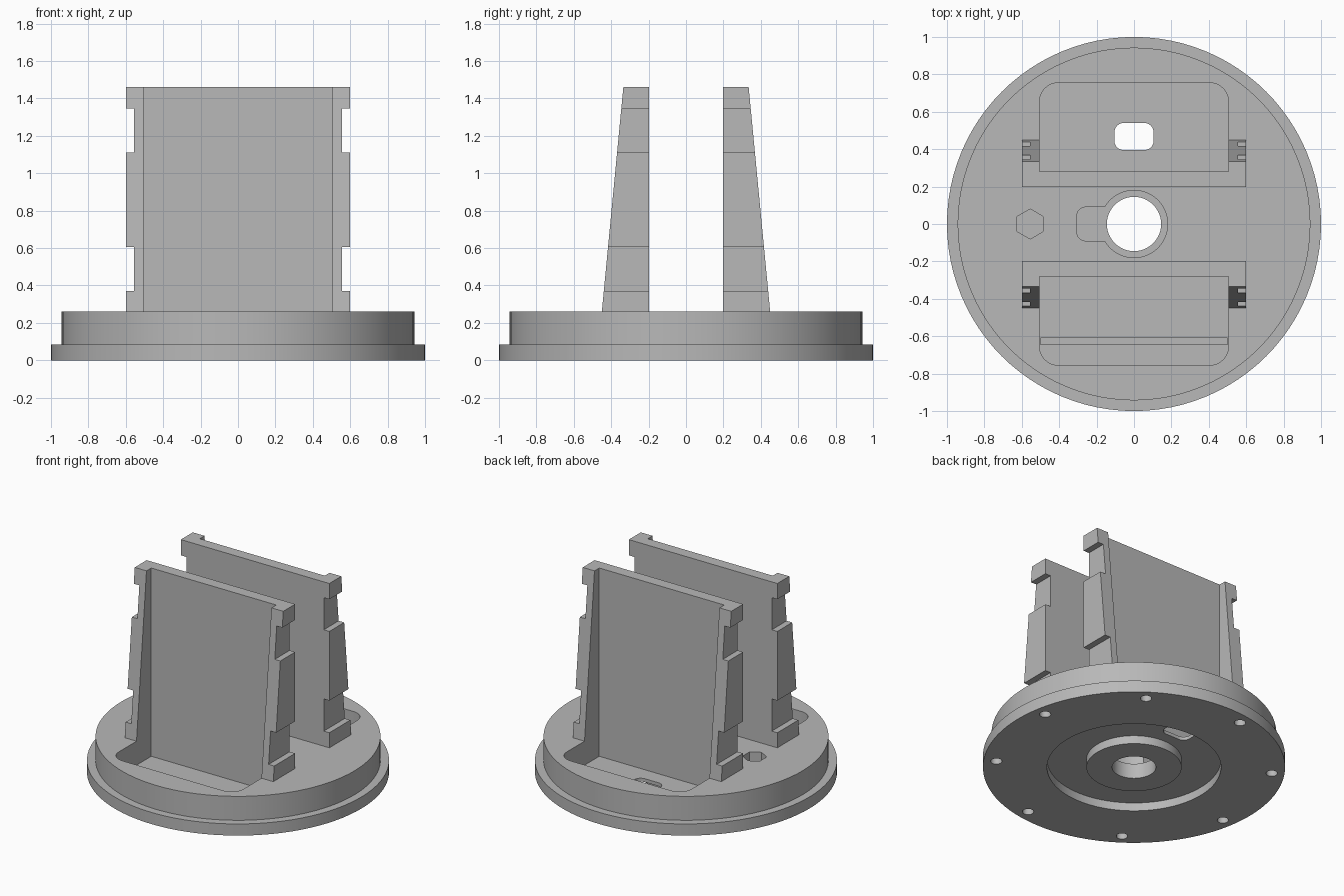
import bpy, bmesh, math
from mathutils import Matrix, Vector

cube = bpy.data.objects.get("Cube")
if cube:
    bpy.data.objects.remove(cube)

grey = bpy.data.materials.new("plain grey")
grey.use_nodes = True
COLOUR = (0.48, 0.48, 0.48, 1)
grey.diffuse_color = COLOUR
grey.node_tree.nodes["Principled BSDF"].inputs["Base Color"].default_value = COLOUR

TOP = 0.26       # deck height
FLOOR = 0.085    # pocket floor and rim height
WALL_TOP = 1.46


def finish(name, bm):
    bmesh.ops.recalc_face_normals(bm, faces=bm.faces)
    mesh = bpy.data.meshes.new(name)
    bm.to_mesh(mesh)
    bm.free()
    mesh.materials.append(grey)
    obj = bpy.data.objects.new(name, mesh)
    bpy.context.collection.objects.link(obj)
    return obj


def bridge(bm, start, end):
    """Solid between two matching closed outlines."""
    a = [bm.verts.new(p) for p in start]
    b = [bm.verts.new(p) for p in end]
    bm.faces.new(a)
    bm.faces.new(b)
    for i in range(len(a)):
        j = (i + 1) % len(a)
        bm.faces.new((a[i], a[j], b[j], b[i]))


def prism(name, outline, z0, z1):
    bm = bmesh.new()
    bridge(bm, [(x, y, z0) for x, y in outline], [(x, y, z1) for x, y in outline])
    return finish(name, bm)


def polygon(cx, cy, r, n, turn=0.0):
    return [(cx + r * math.cos(turn + math.tau * i / n),
             cy + r * math.sin(turn + math.tau * i / n)) for i in range(n)]


def rounded(x0, x1, y0, y1, radii):
    """Rectangle with a radius per corner, counter-clockwise from x1, y1."""
    pts = []
    corners = [(x1, y1, -1, -1), (x0, y1, 1, -1), (x0, y0, 1, 1), (x1, y0, -1, 1)]
    for k, ((x, y, sx, sy), r) in enumerate(zip(corners, radii)):
        if r == 0:
            pts.append((x, y))
            continue
        for i in range(9):
            a = math.pi / 2 * (k + i / 8)
            pts.append((x + sx * r + r * math.cos(a), y + sy * r + r * math.sin(a)))
    return pts


# Round stepped base, with underside recess, central boss and stepped bore
profile = [(0.145, 0), (0.315, 0), (0.315, 0.06), (0.576, 0.06), (0.576, 0),
           (1, 0), (1, FLOOR), (0.943, FLOOR), (0.943, TOP),
           (0.18, TOP), (0.18, 0.11), (0.145, 0.11)]
SEGMENTS = 96
bm = bmesh.new()
rings = []
for s in range(SEGMENTS):
    turn = Matrix.Rotation(math.tau * s / SEGMENTS, 3, "Z")
    rings.append([bm.verts.new(turn @ Vector((r, 0, z))) for r, z in profile])
for s in range(SEGMENTS):
    a, b = rings[s], rings[(s + 1) % SEGMENTS]
    for i in range(len(profile)):
        j = (i + 1) % len(profile)
        bm.faces.new((a[i], b[i], b[j], a[j]))
base = finish("round_base", bm)

# Cutters: pockets, cable slot, key notch, nut recess and screw holes
ABOVE = TOP + 0.1
cutters = [
    prism("back_pocket_cutter", rounded(-0.505, 0.505, 0.28, 0.755, (0.1, 0.1, 0, 0)), FLOOR, ABOVE),
    prism("front_pocket_cutter", rounded(-0.505, 0.505, -0.755, -0.28, (0, 0, 0.1, 0.1)), FLOOR, ABOVE),
    prism("front_groove_cutter", rounded(-0.5, 0.5, -0.645, -0.61, (0, 0, 0, 0)), 0.075, 0.15),
    prism("cable_slot_cutter", rounded(-0.105, 0.105, 0.395, 0.54, (0.05,) * 4), -0.1, 0.2),
    prism("key_notch_cutter", rounded(-0.305, -0.153, -0.09, 0.09, (0, 0.045, 0.045, 0)), 0.112, ABOVE),
    prism("nut_recess_cutter", polygon(-0.555, 0, 0.08, 6, math.pi / 6), 0.12, ABOVE),
]
for i in range(8):
    a = math.radians(10 + 45 * i)
    hole = polygon(0.915 * math.cos(a), 0.915 * math.sin(a), 0.038, 20)
    cutters.append(prism("screw_hole_cutter", hole, -0.1, 0.065))

bpy.context.view_layer.objects.active = base
for cutter in cutters:
    cutter.hide_render = True
    mod = base.modifiers.new("cut", "BOOLEAN")
    mod.operation = "DIFFERENCE"
    mod.solver = "EXACT"
    mod.object = cutter
    bpy.ops.object.modifier_apply(modifier=mod.name)
    bpy.data.objects.remove(cutter)

bpy.ops.object.select_all(action="DESELECT")
base.select_set(True)
bpy.ops.object.shade_smooth_by_angle(angle=math.radians(30))


# Upright walls: thin web between tapered, notched side flanges
def outer(z):
    return 0.45 - 0.115 * (z - TOP) / (WALL_TOP - TOP)


levels = [TOP, 0.37, 0.605, 1.11, 1.345, WALL_TOP]
flange = [(0.505, WALL_TOP), (0.505, TOP)]
for i in range(len(levels) - 1):
    x = 0.555 if i % 2 else 0.6
    flange += [(x, levels[i]), (x, levels[i + 1])]

for label, sy in (("front", -1), ("back", 1)):
    bm = bmesh.new()
    web = [(-0.505, TOP), (0.505, TOP), (0.505, WALL_TOP), (-0.505, WALL_TOP)]
    bridge(bm, [(x, sy * 0.197, z) for x, z in web], [(x, sy * 0.28, z) for x, z in web])
    finish(label + "_wall_web", bm)
    for side, sx in (("left", 1), ("right", -1)):
        bm = bmesh.new()
        bridge(bm, [(sx * x, sy * 0.197, z) for x, z in flange],
               [(sx * x, sy * outer(z), z) for x, z in flange])
        finish(f"{label}_{side}_flange", bm)
